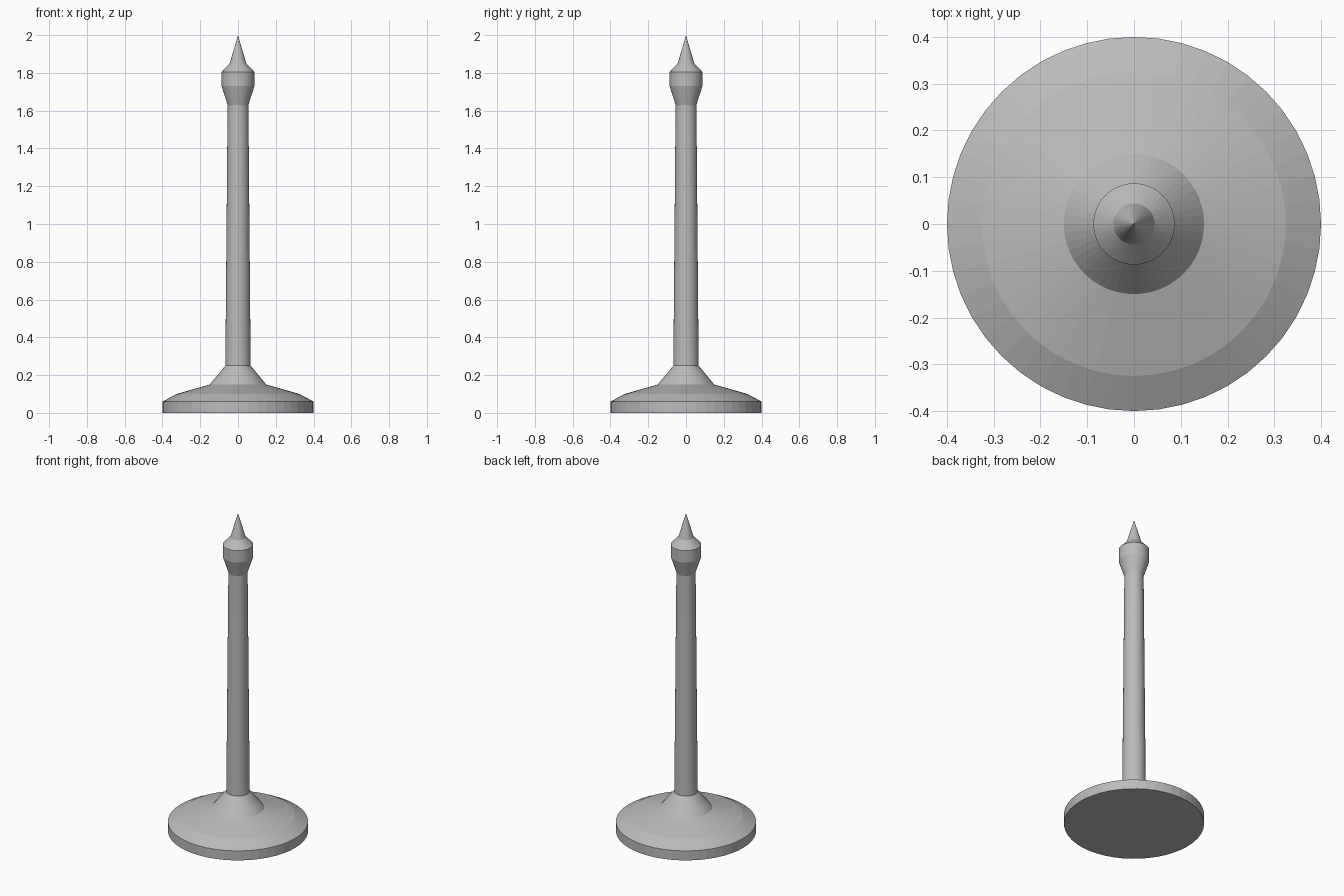
import bpy
import bmesh
from math import cos, sin, tau

SIDES = 48

cube = bpy.data.objects.get("Cube")
if cube:
    bpy.data.objects.remove(cube, do_unlink=True)

grey = bpy.data.materials.new("plain_grey")
grey.use_nodes = True
colour = (0.5, 0.5, 0.5, 1)
grey.diffuse_color = colour
grey.node_tree.nodes["Principled BSDF"].inputs["Base Color"].default_value = colour


def lathe(name, profile):
    """Revolve (radius, height) points around z, capping the open ends."""
    bm = bmesh.new()
    rings = []
    for r, z in profile:
        if r == 0:
            rings.append([bm.verts.new((0, 0, z))] * SIDES)
        else:
            rings.append([bm.verts.new((r * cos(tau * i / SIDES), r * sin(tau * i / SIDES), z))
                          for i in range(SIDES)])
    for low, high in zip(rings, rings[1:]):
        for i in range(SIDES):
            j = (i + 1) % SIDES
            corners = [low[i], low[j], high[j], high[i]]
            bm.faces.new(list(dict.fromkeys(corners)))
    if profile[0][0] > 0:
        bm.faces.new(rings[0][::-1])
    if profile[-1][0] > 0:
        bm.faces.new(rings[-1])
    mesh = bpy.data.meshes.new(name)
    bm.to_mesh(mesh)
    bm.free()
    mesh.materials.append(grey)
    obj = bpy.data.objects.new(name, mesh)
    bpy.context.collection.objects.link(obj)
    return obj


# One continuous turned body: base disc, shoulder, collar, shaft, head, spike
lathe("turned_spindle", [
    (0.4, 0), (0.4, 0.06),        # base disc
    (0.325, 0.1), (0.15, 0.15),   # domed shoulder
    (0.067, 0.25),                # conical collar
    (0.055, 1.63),                # tapered shaft
    (0.087, 1.73), (0.087, 1.805),  # flared head
    (0.044, 1.85), (0, 2),        # pointed spike
])
